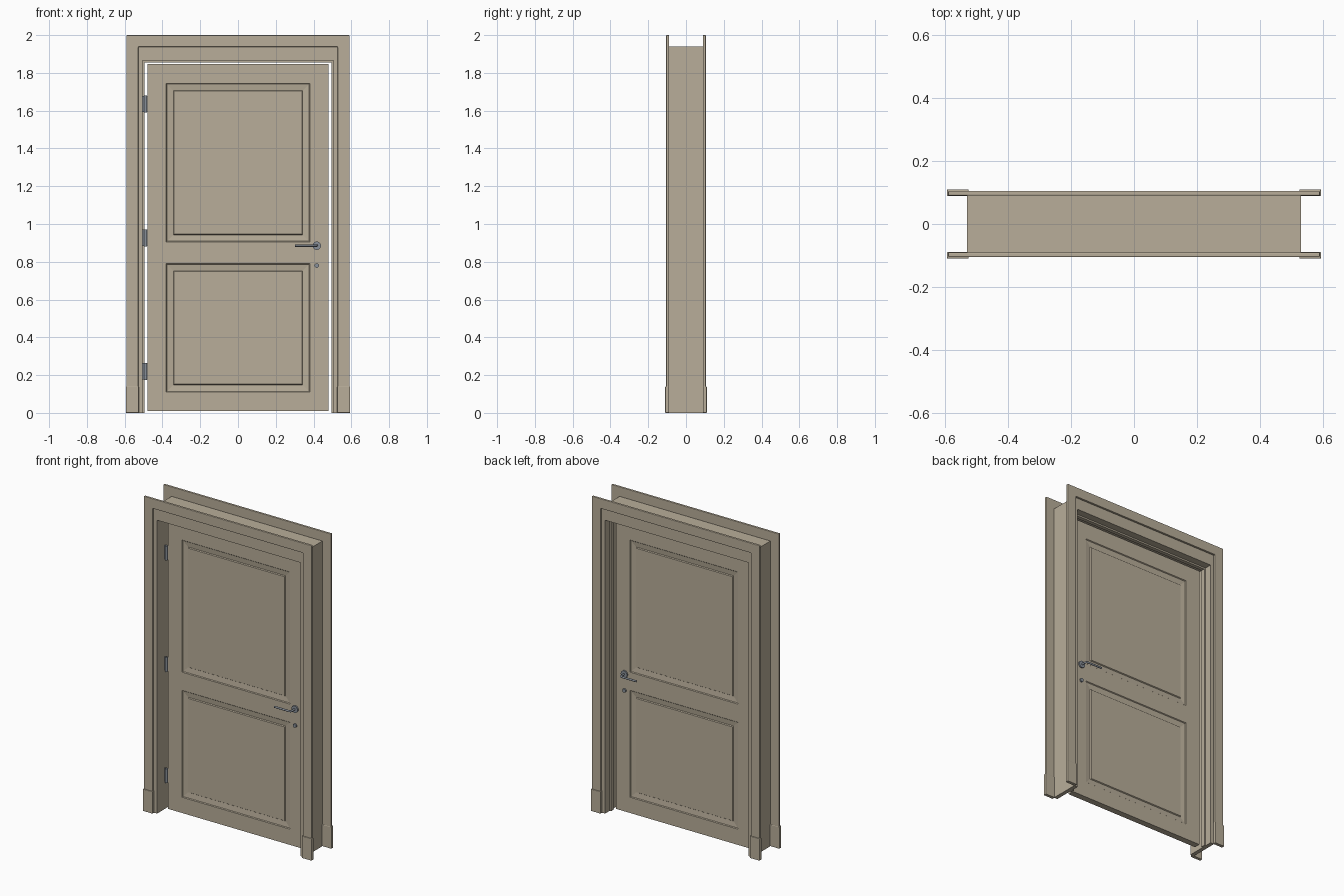
import bpy, bmesh
from math import pi

if "Cube" in bpy.data.objects:
    bpy.data.objects.remove(bpy.data.objects["Cube"])


def material(name, color):
    m = bpy.data.materials.new(name)
    m.diffuse_color = color
    m.use_nodes = True
    m.node_tree.nodes["Principled BSDF"].inputs["Base Color"].default_value = m.diffuse_color
    return m


WOOD = material("painted_wood", (0.48, 0.42, 0.32, 1))
METAL = material("metal", (0.25, 0.28, 0.32, 1))


def finish(name, bm, mat, bevel=0):
    bmesh.ops.recalc_face_normals(bm, faces=bm.faces[:])
    me = bpy.data.meshes.new(name)
    bm.to_mesh(me)
    bm.free()
    ob = bpy.data.objects.new(name, me)
    bpy.context.collection.objects.link(ob)
    me.materials.append(mat)
    if bevel:
        mod = ob.modifiers.new("soft_edges", "BEVEL")
        mod.width = bevel
        mod.segments = 2
    return ob


def box(name, x, y, z, mat=WOOD, bevel=0):
    bm = bmesh.new()
    bmesh.ops.create_cube(bm, size=1)
    for v in bm.verts:
        v.co = [(a + b) / 2 + c * (b - a) for (a, b), c in zip((x, y, z), v.co)]
    return finish(name, bm, mat, bevel)


def portal(name, xo, zo, xi, zi, y0, y1, bevel=0):
    """Upside-down U frame, open at the floor."""
    bm = bmesh.new()
    outline = [(-xo, 0), (-xo, zo), (xo, zo), (xo, 0),
               (xi, 0), (xi, zi), (-xi, zi), (-xi, 0)]
    a = [bm.verts.new((x, y0, z)) for x, z in outline]
    b = [bm.verts.new((x, y1, z)) for x, z in outline]
    n = len(outline)
    for i in range(n):
        j = (i + 1) % n
        bm.faces.new((a[i], a[j], b[j], b[i]))
    # mitred leg, head, leg on each face
    for s in (a, b):
        for q in ((0, 1, 6, 7), (1, 2, 5, 6), (2, 3, 4, 5)):
            bm.faces.new([s[k] for k in q])
    bmesh.ops.dissolve_limit(bm, angle_limit=0.01, verts=bm.verts[:], edges=bm.edges[:])
    return finish(name, bm, WOOD, bevel)


def panel(name, x, z0, z1):
    """Moulded panel: recessed border and raised field on both faces."""
    side = [(0, 0.02), (0.004, 0.015), (0.038, 0.011), (0.042, 0.017)]
    bm = bmesh.new()
    rings = []
    for inset, y in [(d, -y) for d, y in reversed(side)] + side:
        a, lo, hi = x - inset, z0 + inset, z1 - inset
        rings.append([bm.verts.new(p) for p in
                      ((-a, y, lo), (a, y, lo), (a, y, hi), (-a, y, hi))])
    for p, q in zip(rings, rings[1:]):
        for i in range(4):
            j = (i + 1) % 4
            bm.faces.new((p[i], p[j], q[j], q[i]))
    bm.faces.new(rings[0])
    bm.faces.new(rings[-1])
    return finish(name, bm, WOOD)


def cylinder(name, loc, r, depth, along_y=True):
    bpy.ops.mesh.primitive_cylinder_add(vertices=24, radius=r, depth=depth, location=loc,
                                        rotation=(pi / 2 if along_y else 0, 0, 0))
    ob = bpy.context.object
    ob.name = name
    ob.data.materials.append(METAL)
    bpy.ops.object.shade_smooth_by_angle()
    return ob


# Frame lining and door stop
portal("jamb", 0.53, 1.94, 0.505, 1.865, -0.092, 0.092)
portal("door_stop", 0.51, 1.87, 0.495, 1.855, 0.022, 0.046)

# Casing and plinth blocks on both wall faces
for side, s in (("front", -1), ("back", 1)):
    portal(f"{side}_casing", 0.59, 2.0, 0.528, 1.938, s * 0.09, s * 0.105, 0.003)
    for end, e in (("left", -1), ("right", 1)):
        box(f"{side}_{end}_plinth", sorted((e * 0.525, e * 0.594)),
            sorted((s * 0.089, s * 0.11)), (0, 0.14), bevel=0.003)

# Door stiles, rails and panels
Y = (-0.02, 0.02)
box("left_stile", (-0.48, -0.38), Y, (0.01, 1.847))
box("right_stile", (0.38, 0.48), Y, (0.01, 1.847))
for n, z in (("bottom", (0.01, 0.11)), ("middle", (0.79, 0.905)), ("top", (1.745, 1.847))):
    box(f"{n}_rail", (-0.38, 0.38), Y, z)
panel("lower_panel", 0.38, 0.11, 0.79)
panel("upper_panel", 0.38, 0.905, 1.745)

# Hinges
for i, z in enumerate((0.22, 0.927, 1.635)):
    cylinder(f"hinge_barrel_{i}", (-0.489, -0.021, z), 0.008, 0.09, False)
    box(f"hinge_leaf_{i}", (-0.506, -0.479), (-0.018, -0.014), (z - 0.043, z + 0.043), METAL)

# Handles and keyhole covers on both sides
for side, s in (("front", -1), ("back", 1)):
    cylinder(f"{side}_rose", (0.417, s * 0.024, 0.885), 0.022, 0.01)
    cylinder(f"{side}_keyhole_cover", (0.417, s * 0.023, 0.78), 0.012, 0.01)
    cu = bpy.data.curves.new(f"{side}_lever", "CURVE")
    cu.dimensions = "3D"
    cu.bevel_depth = 0.006
    cu.bevel_resolution = 3
    cu.use_fill_caps = True
    path = [(0.417, 0.02), (0.417, 0.055), (0.414, 0.063), (0.406, 0.066), (0.303, 0.066)]
    sp = cu.splines.new("POLY")
    sp.points.add(len(path) - 1)
    for p, (x, y) in zip(sp.points, path):
        p.co = (x, s * y, 0.885, 1)
    cu.materials.append(METAL)
    bpy.context.collection.objects.link(bpy.data.objects.new(f"{side}_lever", cu))
